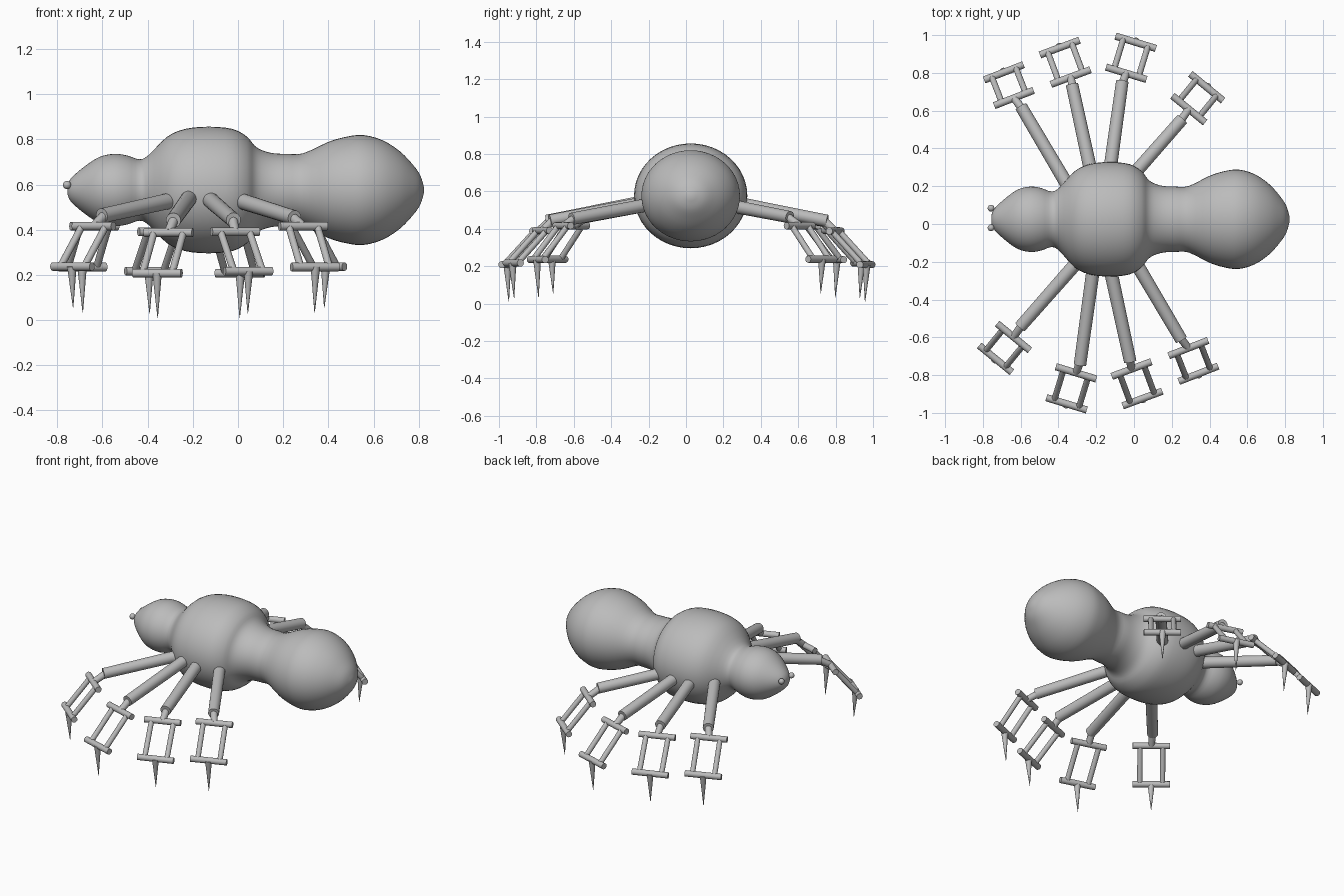
import bpy, bmesh, math
from mathutils import Vector, Matrix

if "Cube" in bpy.data.objects:
    bpy.data.objects.remove(bpy.data.objects["Cube"])

grey = bpy.data.materials.new("plain grey")
grey.diffuse_color = (0.5, 0.5, 0.5, 1)
grey.use_nodes = True
grey.node_tree.nodes["Principled BSDF"].inputs["Base Color"].default_value = grey.diffuse_color


def finish(bm, name, angle=30):
    bmesh.ops.recalc_face_normals(bm, faces=bm.faces)
    mesh = bpy.data.meshes.new(name)
    bm.to_mesh(mesh)
    bm.free()
    mesh.materials.append(grey)
    ob = bpy.data.objects.new(name, mesh)
    bpy.context.collection.objects.link(ob)
    bpy.ops.object.select_all(action='DESELECT')
    ob.select_set(True)
    bpy.context.view_layer.objects.active = ob
    bpy.ops.object.shade_smooth_by_angle(angle=math.radians(angle))
    return ob


def rod(name, a, b, r1, r2, sides=16):
    """Tapered cylinder from point a to point b."""
    a, b = Vector(a), Vector(b)
    d = b - a
    bm = bmesh.new()
    m = Matrix.Translation((a + b) / 2) @ d.to_track_quat('Z', 'Y').to_matrix().to_4x4()
    bmesh.ops.create_cone(bm, cap_ends=True, segments=sides, radius1=r1, radius2=r2,
                          depth=d.length, matrix=m)
    return finish(bm, name)


def smooth_path(pts, steps):
    """Catmull-Rom curve through the profile points."""
    out = []
    p = [pts[0]] + pts + [pts[-1]]
    for i in range(1, len(p) - 2):
        a, b, c, d = (Vector(q) for q in p[i - 1:i + 3])
        for k in range(steps):
            t = k / steps
            out.append(0.5 * (2 * b + (c - a) * t + (2 * a - 5 * b + 4 * c - d) * t ** 2
                              + (3 * b - a - 3 * c + d) * t ** 3))
    return out + [Vector(pts[-1])]


# Body: one lengthwise profile (x, radius) swept round the x axis, slightly flattened
CY, CZ, FLAT, SIDES = 0.025, 0.576, 0.925, 48
profile = [(-0.755, 0.02), (-0.74, 0.055), (-0.685, 0.108), (-0.616, 0.157), (-0.548, 0.173),
           (-0.49, 0.165), (-0.436, 0.147), (-0.395, 0.168), (-0.315, 0.254), (-0.235, 0.292),
           (-0.13, 0.303), (-0.024, 0.292), (0.04, 0.255), (0.072, 0.214), (0.105, 0.191),
           (0.156, 0.176), (0.22, 0.173), (0.29, 0.176), (0.40, 0.23), (0.48, 0.255),
           (0.555, 0.263), (0.64, 0.238), (0.717, 0.185), (0.775, 0.12), (0.807, 0.07),
           (0.823, 0.015)]
bm = bmesh.new()
rings = []
for x, r in smooth_path(profile, 3):
    rings.append([bm.verts.new((x, CY + r * math.cos(t), CZ + FLAT * r * math.sin(t)))
                  for t in (2 * math.pi * i / SIDES for i in range(SIDES))])
for ra, rb in zip(rings, rings[1:]):
    for i in range(SIDES):
        j = (i + 1) % SIDES
        bm.faces.new((ra[i], ra[j], rb[j], rb[i]))
bm.faces.new(rings[0])
bm.faces.new(rings[-1])
finish(bm, "body")

# Eyes
for side, s in (("front", -1), ("back", 1)):
    bm = bmesh.new()
    bmesh.ops.create_uvsphere(bm, u_segments=16, v_segments=10, radius=0.018,
                              matrix=Matrix.Translation((-0.757, 0.032 + s * 0.052, 0.598)))
    finish(bm, side + "_eye", 60)

# Legs: thigh start, thigh end, knee bar centre, ankle bar centre, claw tip height
legs = [
    ((-0.33, -0.235, 0.522), (-0.603, -0.545, 0.462), (-0.638, -0.598, 0.416),
     (-0.733, -0.714, 0.237), 0.055),
    ((-0.22, -0.27, 0.535), (-0.286, -0.745, 0.442), (-0.307, -0.788, 0.388),
     (-0.357, -0.952, 0.208), 0.01),
    ((-0.119, -0.27, 0.528), (-0.02, -0.728, 0.443), (-0.013, -0.768, 0.391),
     (0.045, -0.924, 0.217), 0.03),
    ((0.02, -0.222, 0.525), (0.25, -0.612, 0.453), (0.288, -0.657, 0.416),
     (0.341, -0.793, 0.235), 0.033),
]
# The back legs are the front legs turned half way round this point
PIVOT = Vector((-0.174, 0.005, 0))
half_turn = Matrix.Translation(PIVOT) @ Matrix.Rotation(math.pi, 4, 'Z') @ Matrix.Translation(-PIVOT)

for side, turn in (("front", Matrix()), ("back", half_turn)):
    for n, (*pts, tip_z) in enumerate(legs, 1):
        start, end, knee, ankle = (turn @ Vector(p) for p in pts)
        name = f"{side}_leg_{n}_"
        along = (end - start).normalized()
        out = ankle - knee
        out.z = 0
        out.normalize()
        across = Vector((-out.y, out.x, 0))
        # thigh and thin knee joint
        rod(name + "thigh", start - along * 0.1, end, 0.036, 0.033, 20)
        rod(name + "joint", end - along * 0.02, knee, 0.022, 0.02)
        # shin frame: two cross bars and two rods
        rod(name + "knee_bar", knee - across * 0.112, knee + across * 0.112, 0.019, 0.019)
        rod(name + "ankle_bar", ankle - across * 0.112, ankle + across * 0.112, 0.019, 0.019)
        for s in (-1, 1):
            rod(name + f"shin_rod_{(s + 3) // 2}", knee + across * 0.068 * s,
                ankle + across * 0.068 * s, 0.016, 0.016)
        # claw
        tip = ankle - out * 0.005
        tip.z = tip_z
        rod(name + "claw", ankle + out * 0.004, tip, 0.021, 0.001)
